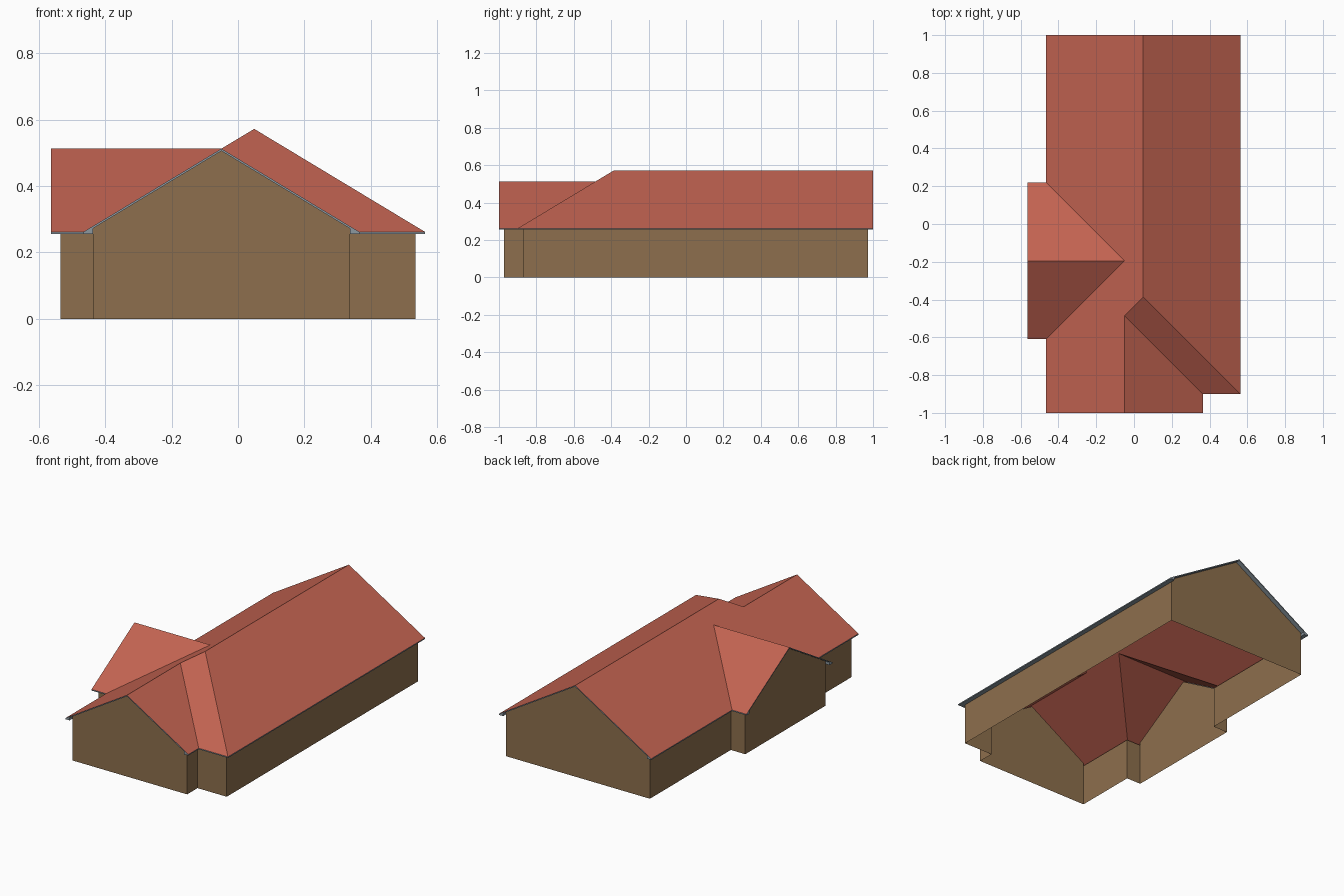
import bpy, bmesh

if "Cube" in bpy.data.objects:
    bpy.data.objects.remove(bpy.data.objects["Cube"])

# Key dimensions
EAVE, DROP, SLOPE, INSET = 0.262, 0.007, 0.603, 0.028
LX, RX, WX, FX = -0.465, 0.5625, -0.5625, 0.365   # left eave, right eave, wing end, front gable eave
HM, HW = (RX - LX) / 2, 0.415                     # half spans of main roof and of wings
MX, GX = LX + HM, LX + HW                         # ridge x of main roof and of front gable
WY0, WY1, WY = -0.61, 0.22, -0.195                # left wing eaves and ridge
HY = -0.9                                         # hip eave
SOFFIT = EAVE - DROP


def material(name, rgb):
    m = bpy.data.materials.new(name)
    lin = [((c / 255 + 0.055) / 1.055) ** 2.4 for c in rgb]
    m.diffuse_color = (*lin, 1)
    m.use_nodes = True
    m.node_tree.nodes["Principled BSDF"].inputs["Base Color"].default_value = m.diffuse_color
    return m


RED = material("red roof", (194, 99, 81))
TAN = material("tan wall", (141, 111, 77))
GREY = material("grey trim", (140, 152, 160))


def build(name, faces, mat):
    bm = bmesh.new()
    for f in faces:
        bm.faces.new([bm.verts.new(p) for p in f])
    bmesh.ops.remove_doubles(bm, verts=bm.verts, dist=1e-5)
    bmesh.ops.recalc_face_normals(bm, faces=bm.faces)
    me = bpy.data.meshes.new(name)
    bm.to_mesh(me)
    bm.free()
    me.materials.append(mat)
    ob = bpy.data.objects.new(name, me)
    bpy.context.collection.objects.link(ob)


def pt(x, y, run=0):
    """Roof point whose height follows its distance from the eave."""
    return (x, y, EAVE + run * SLOPE)


# Roof slopes
wing_in, wing_out = pt(GX, WY, HW), pt(WX, WY, HW)
gable_in, gable_out = pt(GX, HY + HW, HW), pt(GX, -1, HW)
hip_top, ridge_back = pt(MX, HY + HM, HM), pt(MX, 1, HM)
build("roof", [
    [pt(LX, 1), pt(LX, WY1), wing_in, pt(LX, WY0), pt(LX, -1),
     gable_out, gable_in, hip_top, ridge_back],
    [pt(WX, WY1), pt(LX, WY1), wing_in, wing_out],
    [pt(WX, WY0), pt(LX, WY0), wing_in, wing_out],
    [gable_out, pt(FX, -1), pt(FX, HY), gable_in],
    [pt(FX, HY), pt(RX, HY), hip_top, gable_in],
    [pt(RX, HY), pt(RX, 1), ridge_back, hip_top],
], RED)

# Eave chains: (outer edge, wall line)
i = INSET
chains = [
    ([(LX, 1), (LX, WY1), (WX, WY1)],
     [(LX + i, 1), (LX + i, WY1 - i), (WX, WY1 - i)]),
    ([(WX, WY0), (LX, WY0), (LX, -1)],
     [(WX, WY0 + i), (LX + i, WY0 + i), (LX + i, -1)]),
    ([(FX, -1), (FX, HY), (RX, HY), (RX, 1)],
     [(FX - i, -1), (FX - i, HY + i), (RX - i, HY + i), (RX - i, 1)]),
]


def clamp(p):
    """Pull a point on a gable edge back to the wall plane."""
    return (max(p[0], WX + i), min(max(p[1], -1 + i), 1 - i))


def strip(a, b, z0, z1):
    return [(*a, z0), (*b, z0), (*b, z1), (*a, z1)]


trim, walls = [], []
ZI = EAVE + i * SLOPE                             # roof height above the wall line
for outer, inner in chains:
    for k in range(len(outer) - 1):
        a, b, c, d = outer[k], outer[k + 1], inner[k + 1], inner[k]
        trim.append(strip(a, b, SOFFIT, EAVE))
        trim.append([(*p, SOFFIT) for p in (a, b, c, d)])
        walls.append(strip(clamp(d), clamp(c), 0, SOFFIT))
    for o, n in ((outer[0], inner[0]), (outer[-1], inner[-1])):   # boxed eave ends
        trim.append([(*o, SOFFIT), (*n, SOFFIT), (*n, ZI), (*o, EAVE)])
        trim.append(strip(n, clamp(n), SOFFIT, ZI - DROP))

# Gable ends: (point maker from across and depth, ridge position, half span)
gables = [
    (lambda u, d, z: (u, -1 + d, z), GX, HW),
    (lambda u, d, z: (u, 1 - d, z), MX, HM),
    (lambda u, d, z: (WX + d, u, z), WY, HW),
]
for at, mid, half in gables:
    top, low, w = EAVE + half * SLOPE, ZI - DROP, half - i
    walls.append([at(mid - w, i, 0), at(mid + w, i, 0), at(mid + w, i, low),
                  at(mid, i, top - DROP), at(mid - w, i, low)])
    for s in (-1, 1):                             # rake fascia and sloping soffit
        u = mid + s * w
        trim.append([at(u, 0, low), at(mid, 0, top - DROP), at(mid, 0, top), at(u, 0, ZI)])
        trim.append([at(u, 0, low), at(mid, 0, top - DROP),
                     at(mid, i, top - DROP), at(u, i, low)])

build("walls", walls, TAN)
build("eave_trim", trim, GREY)
